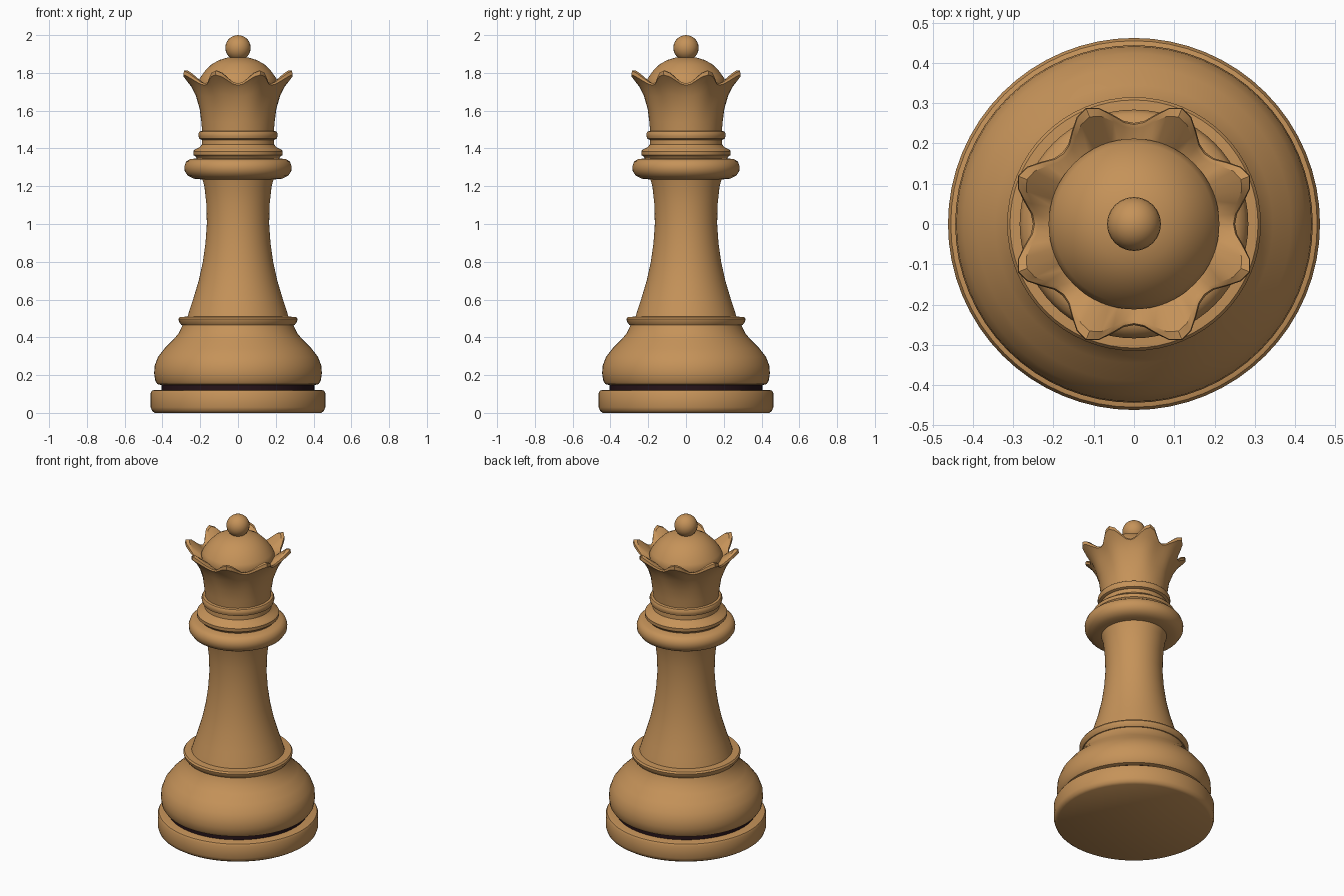
import bpy, bmesh
from math import sin, cos, pi, radians

cube = bpy.data.objects.get("Cube")
if cube:
    bpy.data.objects.remove(cube, do_unlink=True)


def material(name, rgb):
    mat = bpy.data.materials.new(name)
    mat.use_nodes = True
    mat.diffuse_color = (*rgb, 1)
    mat.node_tree.nodes["Principled BSDF"].inputs["Base Color"].default_value = (*rgb, 1)
    return mat


wood = material("warm wood", (0.56, 0.29, 0.1))
dark = material("dark groove", (0.02, 0.007, 0.01))
SEGMENTS = 64


def finish(obj, mat):
    obj.data.materials.append(mat)
    bpy.ops.object.select_all(action="DESELECT")
    obj.select_set(True)
    bpy.context.view_layer.objects.active = obj
    bpy.ops.object.shade_smooth_by_angle(angle=radians(38))


def lathe(name, profile, mat=wood, tips=None):
    """Spin (radius, height) points; with tips, blend to that profile at eight points."""
    tips = tips or profile
    bm = bmesh.new()
    rings = []
    for (r0, z0), (r1, z1) in zip(profile, tips):
        ring = []
        for i in range(SEGMENTS):
            a = 2 * pi * i / SEGMENTS
            w = ((1 - cos(8 * a)) / 2) ** 1.2
            r, z = r0 + (r1 - r0) * w, z0 + (z1 - z0) * w
            ring.append(bm.verts.new((r * cos(a), r * sin(a), z)))
        rings.append(ring)
    for low, high in zip(rings, rings[1:]):
        for i in range(SEGMENTS):
            j = (i + 1) % SEGMENTS
            bm.faces.new((low[i], low[j], high[j], high[i]))
    # Flat lids close both ends
    bm.faces.new(rings[0][::-1])
    bm.faces.new(rings[-1])
    bmesh.ops.recalc_face_normals(bm, faces=bm.faces)
    mesh = bpy.data.meshes.new(name)
    bm.to_mesh(mesh)
    bm.free()
    obj = bpy.data.objects.new(name, mesh)
    bpy.context.collection.objects.link(obj)
    finish(obj, mat)


# Foot: plinth, dark groove and swelling body
lathe("plinth", [(.44, 0), (.455, .01), (.462, .03), (.462, .105), (.455, .118), (.44, .122)])
lathe("groove", [(.405, .11), (.405, .16)], dark)
lathe("base_body", [(.41, .148), (.427, .153), (.438, .17), (.444, .21), (.441, .25),
                    (.424, .295), (.39, .34), (.345, .385), (.315, .42), (.298, .455), (.29, .48)])
lathe("base_ring", [(.285, .462), (.3, .466), (.312, .482), (.315, .497), (.308, .507), (.27, .51)])

# Flared stem
lathe("stem", [(.27, .5), (.255, .55), (.238, .6), (.208, .7), (.186, .8), (.172, .9),
               (.165, 1.0), (.167, 1.1), (.178, 1.2), (.195, 1.26)])

# Collar stack
lathe("collar", [(.19, 1.236), (.235, 1.24), (.265, 1.255), (.282, 1.28), (.284, 1.305),
                 (.275, 1.33), (.255, 1.343), (.2, 1.35)])
lathe("collar_step", [(.215, 1.34), (.222, 1.355), (.236, 1.365), (.237, 1.385), (.228, 1.395),
                      (.205, 1.405), (.192, 1.42), (.19, 1.46)])
lathe("neck_ring", [(.19, 1.445), (.205, 1.452), (.209, 1.465), (.209, 1.48), (.203, 1.49), (.185, 1.495)])

# Scalloped crown: valley profile and tip profile
lathe("crown",
      [(.188, 1.47), (.194, 1.54), (.203, 1.61), (.222, 1.675), (.238, 1.715),
       (.251, 1.735), (.247, 1.744), (.237, 1.742), (.2, 1.725)],
      tips=[(.188, 1.47), (.194, 1.54), (.206, 1.61), (.236, 1.69), (.272, 1.75),
            (.312, 1.79), (.31, 1.812), (.288, 1.812), (.2, 1.74)])

# Dome with a ball on top
lathe("dome", [(.205, 1.71), (.212, 1.75), (.2, 1.775), (.175, 1.81), (.14, 1.845),
               (.1, 1.868), (.06, 1.88), (.02, 1.885)])
bpy.ops.mesh.primitive_uv_sphere_add(segments=24, ring_count=14, radius=.067, location=(0, 0, 1.933))
ball = bpy.context.object
ball.name = "top_ball"
finish(ball, wood)
